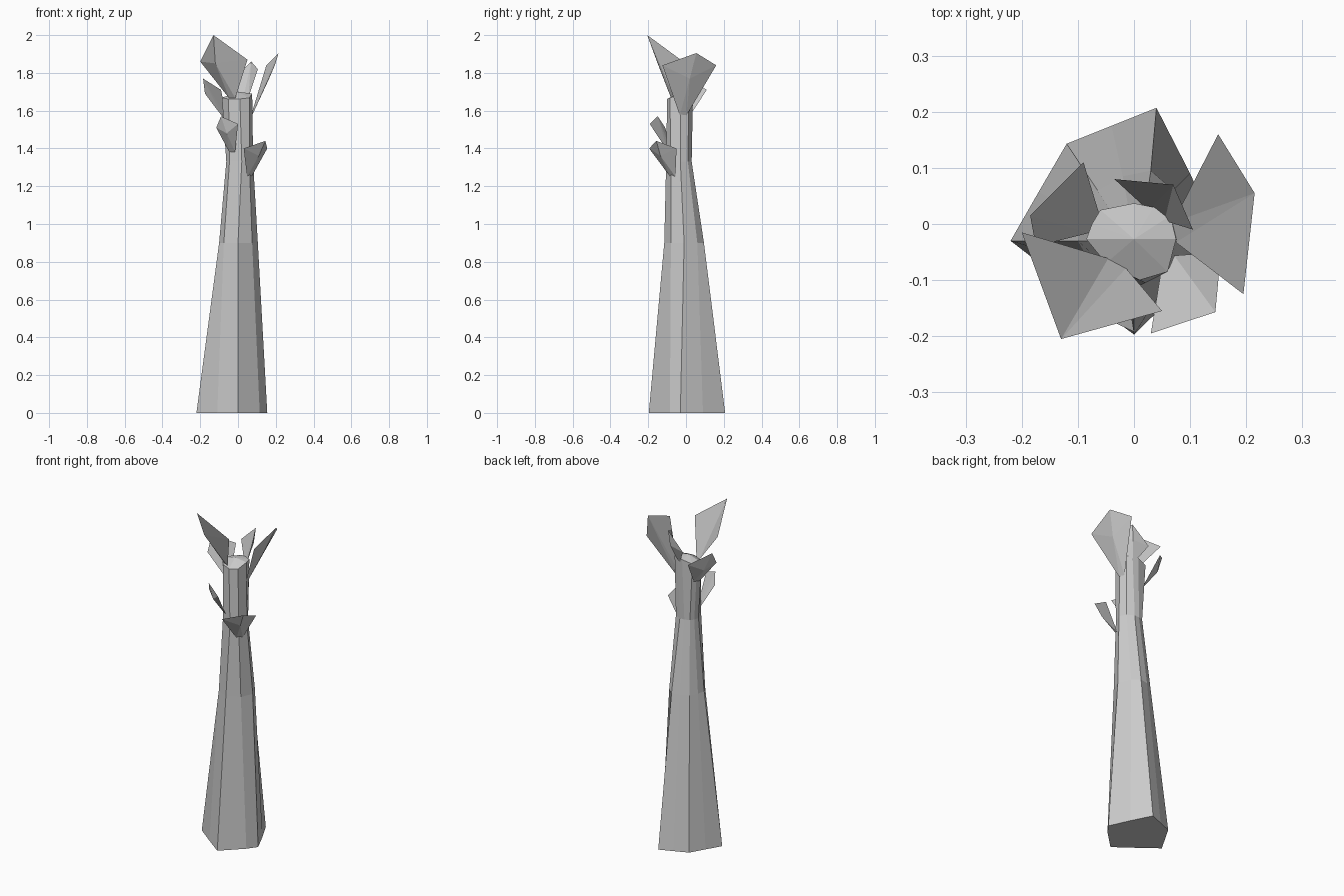
import bpy
import bmesh
from mathutils import Vector

cube = bpy.data.objects.get("Cube")
if cube:
    bpy.data.objects.remove(cube)

grey = bpy.data.materials.new("plain grey")
grey.use_nodes = True
colour = (0.6, 0.6, 0.6, 1)
grey.diffuse_color = colour
grey.node_tree.nodes["Principled BSDF"].inputs["Base Color"].default_value = colour


def finish(name, bm):
    bmesh.ops.recalc_face_normals(bm, faces=bm.faces)
    mesh = bpy.data.meshes.new(name)
    bm.to_mesh(mesh)
    bm.free()
    mesh.materials.append(grey)
    obj = bpy.data.objects.new(name, mesh)
    bpy.context.collection.objects.link(obj)
    return obj


def loft(name, rings, peak):
    """Join rings of points, close the bottom and fan the top to a peak."""
    bm = bmesh.new()
    loops = [[bm.verts.new(p) for p in ring] for ring in rings]
    n = len(loops[0])
    for low, high in zip(loops, loops[1:]):
        for i in range(n):
            j = (i + 1) % n
            bm.faces.new((low[i], low[j], high[j], high[i]))
    bm.faces.new(loops[0][::-1])
    top = bm.verts.new(peak)
    for i in range(n):
        bm.faces.new((loops[-1][i], loops[-1][(i + 1) % n], top))
    return finish(name, bm)


def leaf(name, base, left, tip, right, keel):
    """Folded leaf with a narrow stem end and a keel underneath."""
    base, left, tip, right, keel = map(Vector, (base, left, tip, right, keel))
    side = (right - left).normalized() * 0.018
    bm = bmesh.new()
    b1, b2, l, t, r, k = [bm.verts.new(p) for p in
                          (base - side, base + side, left, tip, right, keel)]
    for face in ((b1, t, l), (b1, b2, t), (b2, r, t),
                 (b1, l, k), (l, t, k), (t, r, k), (r, b2, k), (b2, b1, k)):
        bm.faces.new(face)
    return finish(name, bm)


def level(z, outline):
    return [(x, y, z) for x, y in outline]


# Trunk: five-cornered foot that narrows and rounds towards the top
foot = [(-.22, -.03), (-.11, -.115), (0, -.197), (.115, -.085), (.155, -.03),
        (.1, .09), (.04, .207), (-.04, .175), (-.12, .143), (-.17, .057)]
waist = [(-.10, -.03), (-.075, -.075), (0, -.115), (.075, -.08), (.105, -.01),
         (.07, .06), (.03, .095), (-.02, .085), (-.065, .06), (-.09, .015)]
neck = [(-.062, -.03), (-.045, -.08), (.02, -.105), (.06, -.08), (.08, -.03),
        (.06, .01), (.02, .03), (-.01, .03), (-.04, .02), (-.055, 0)]
crown = [(-.085, -.027), (-.05, -.07), (.01, -.1), (.06, -.085), (.075, -.027),
         (.065, .015), (.035, .03), (0, .037), (-.06, .025), (-.075, 0)]
rim = [(x, y, 1.69 + min(0, y + .03) * .4 + min(0, x) * .25) for x, y in crown]
loft("trunk", [level(0, foot), level(.9, waist), level(1.33, neck), rim],
     (0, -.027, 1.70))

# Leaves around the crown
leaf("front_large_leaf", (-.03, -.07, 1.665), (-.2, -.015, 1.86),
     (-.13, -.205, 2), (.05, -.155, 1.87), (-.12, -.15, 1.85))
leaf("left_large_leaf", (.072, -.015, 1.575), (.15, .16, 1.84),
     (.215, .055, 1.905), (.195, -.125, 1.84), (.165, .02, 1.77))
leaf("back_leaf", (.04, .015, 1.66), (-.035, .08, 1.76),
     (.07, .07, 1.86), (.105, -.01, 1.82), (.06, .065, 1.77))
leaf("right_leaf", (-.07, 0, 1.565), (-.175, -.04, 1.69),
     (-.185, .015, 1.77), (-.09, .11, 1.71), (-.14, .03, 1.66))

# Lower leaves on the stem
leaf("front_small_leaf", (-.03, -.085, 1.38), (-.115, -.11, 1.51),
     (-.09, -.15, 1.57), (0, -.192, 1.53), (-.06, -.15, 1.48))
leaf("low_leaf", (.06, -.07, 1.25), (.03, -.195, 1.40),
     (.145, -.157, 1.44), (.155, -.05, 1.40), (.11, -.135, 1.36))
